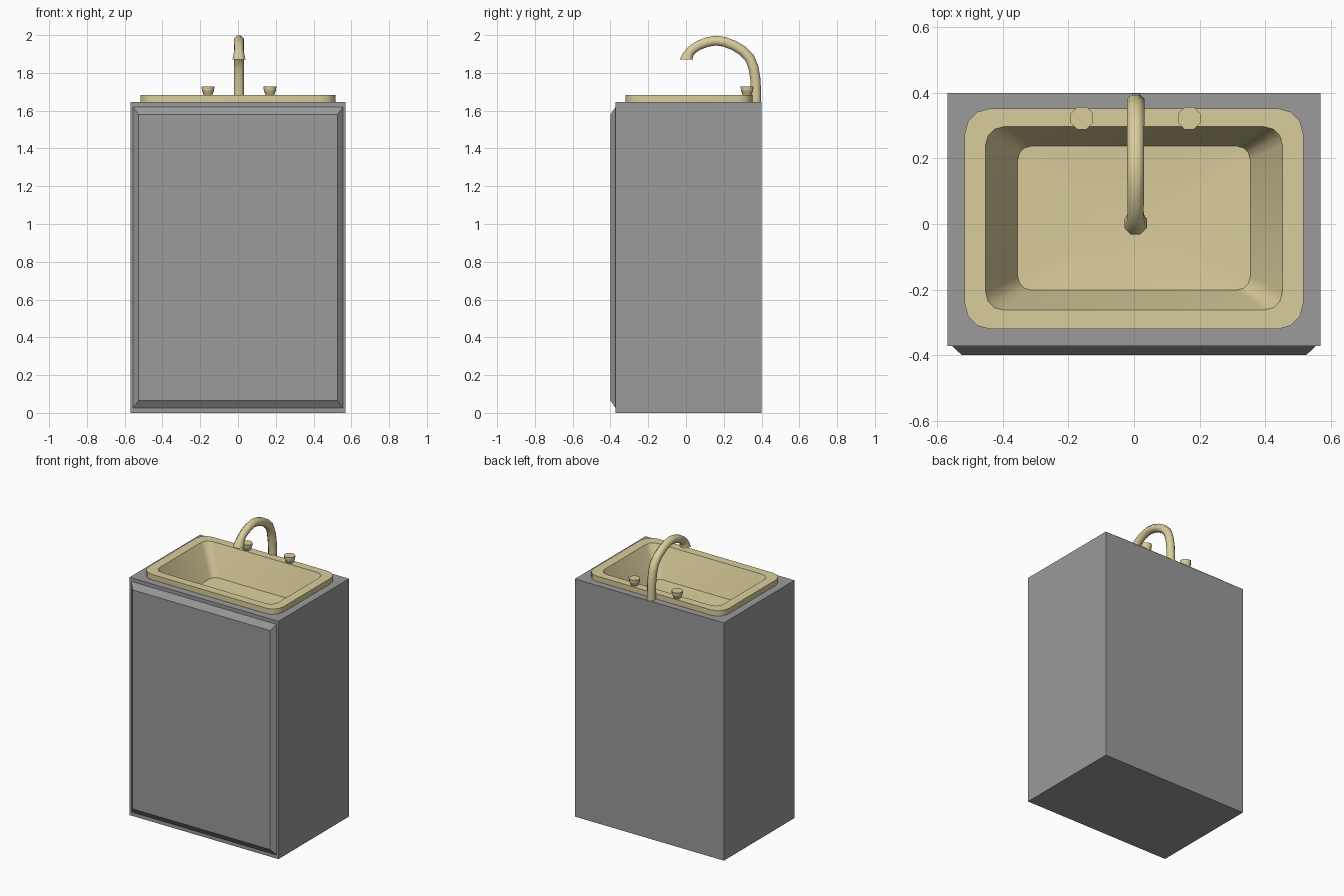
import bpy, bmesh, math
from mathutils import Vector

if "Cube" in bpy.data.objects:
    bpy.data.objects.remove(bpy.data.objects["Cube"])


def material(name, colour):
    m = bpy.data.materials.new(name)
    m.diffuse_color = (*colour, 1)
    m.use_nodes = True
    m.node_tree.nodes["Principled BSDF"].inputs["Base Color"].default_value = m.diffuse_color
    return m


tan = material("tan_ceramic", (0.70, 0.61, 0.33))
grey = material("dark_grey", (0.325, 0.325, 0.325))


def finish(bm, name, mat, fix=True):
    if fix:
        bmesh.ops.recalc_face_normals(bm, faces=bm.faces)
    me = bpy.data.meshes.new(name)
    bm.to_mesh(me)
    bm.free()
    ob = bpy.data.objects.new(name, me)
    bpy.context.collection.objects.link(ob)
    me.materials.append(mat)
    return ob


def round_rect(hx, y0, y1, r, z, n=3):
    """Counter-clockwise rounded rectangle, n segments per corner."""
    pts = []
    corners = [(hx - r, y1 - r), (-hx + r, y1 - r), (-hx + r, y0 + r), (hx - r, y0 + r)]
    for k, (cx, cy) in enumerate(corners):
        for i in range(n + 1):
            a = math.pi / 2 * (k + i / n)
            pts.append((cx + r * math.cos(a), cy + r * math.sin(a), z))
    return pts


def loft(bm, loops, cap_start=False, cap_end=False, sharp=()):
    """Skin consecutive loops of points; sharp lists loops with hard edges."""
    rings = [[bm.verts.new(p) for p in loop] for loop in loops]
    n = len(rings[0])
    for a, b in zip(rings, rings[1:]):
        for i in range(n):
            j = (i + 1) % n
            bm.faces.new((a[i], a[j], b[j], b[i])).smooth = True
    if cap_start:
        bm.faces.new(rings[0][::-1]).smooth = True
    if cap_end:
        bm.faces.new(rings[-1]).smooth = True
    for s in sharp:
        for i in range(n):
            e = bm.edges.get((rings[s][i], rings[s][(i + 1) % n]))
            if e:
                e.smooth = False
    return rings


TOP, RIM, CX = 1.645, 1.682, 0.005
opening = (0.453, -0.263, 0.297, 0.055)

# Cabinet body: box whose top is cut open under the basin
bm = bmesh.new()
x, y0, y1 = 0.57, -0.372, 0.40
plan = [(-x, y0), (x, y0), (x, y1), (-x, y1)]
low = [bm.verts.new((*p, 0)) for p in plan]
high = [bm.verts.new((*p, TOP)) for p in plan]
hole = [bm.verts.new(p) for p in round_rect(*opening, TOP)]
bm.faces.new(low[::-1])
for i in range(4):
    j = (i + 1) % 4
    bm.faces.new((low[i], low[j], high[j], high[i]))
edges = [bm.edges.get((high[i], high[(i + 1) % 4])) for i in range(4)]
edges += [bm.edges.new((hole[i - 1], hole[i])) for i in range(len(hole))]
bmesh.ops.triangle_fill(bm, edges=edges, use_beauty=True, normal=(0, 0, 1))
finish(bm, "cabinet_body", grey)

# Door panel with chamfered border
bm = bmesh.new()
loft(bm, [[(-a, y, c), (a, y, c), (a, y, d), (-a, y, d)]
          for a, y, c, d in ((0.556, y0, 0.025, 1.62), (0.526, -0.40, 0.065, 1.58))],
     cap_end=True)
for f in bm.faces:
    f.smooth = False
finish(bm, "door_panel", grey, fix=False)

# Sink: rim side, rim top, sloping bowl and slightly dished floor
bm = bmesh.new()
outer = (0.517, -0.321, 0.353, 0.078)
rings = loft(bm, [round_rect(*outer, TOP), round_rect(*outer, RIM), round_rect(*opening, RIM),
                  round_rect(0.355, -0.202, 0.238, 0.042, 1.475)], sharp=(1, 2, 3))
drain = bm.verts.new((0, 0.018, 1.455))
floor = rings[-1]
for i in range(len(floor)):
    bm.faces.new((floor[i - 1], floor[i], drain)).smooth = True
for v in floor:
    for e in v.link_edges:
        if e.other_vert(v) in floor:
            e.smooth = False
finish(bm, "sink_basin", tan, fix=False)

# Gooseneck spout: octagonal tube swept along a smoothed path in the y-z plane
knots = [Vector(p) for p in (
    (0.371, 1.645, 0.029), (0.367, 1.77, 0.029), (0.337, 1.880, 0.029),
    (0.252, 1.946, 0.028), (0.157, 1.971, 0.028), (0.070, 1.947, 0.027),
    (0.022, 1.912, 0.027), (0.002, 1.872, 0.037))]
path = []
for i in range(len(knots) - 1):
    p, q = knots[i], knots[i + 1]
    o, s = knots[max(i - 1, 0)], knots[min(i + 2, len(knots) - 1)]
    path += [p, (9 * (p + q) - o - s) / 16]
path.append(knots[-1])
loops = []
side = Vector((1, 0, 0))
for i, (y, z, r) in enumerate(path):
    a, b = path[max(i - 1, 0)], path[min(i + 1, len(path) - 1)]
    t = Vector((0, b[0] - a[0], b[1] - a[1])).normalized()
    if i == 0:
        t = Vector((0, 0, 1))
    if i == len(path) - 1:
        t = Vector((0, 0, -1))
    up = t.cross(side)
    loops.append([Vector((CX, y, z)) + r * (math.cos(q) * side + math.sin(q) * up)
                  for q in (math.pi / 8 + math.pi / 4 * k for k in range(8))])
bm = bmesh.new()
loft(bm, loops, cap_start=True, cap_end=True, sharp=(0, len(path) - 1))
finish(bm, "faucet_spout", tan)

# Pair of flared tap knobs
for name, sx in (("left_tap_knob", CX - 0.164), ("right_tap_knob", CX + 0.164)):
    bm = bmesh.new()
    loft(bm, [[(sx + r * math.cos(q), 0.323 + r * math.sin(q), z)
               for q in (math.pi / 8 + math.pi / 4 * k for k in range(8))]
              for r, z in ((0.024, RIM), (0.035, 1.707), (0.037, 1.729))],
         cap_end=True, sharp=(1, 2))
    finish(bm, name, tan, fix=False)
